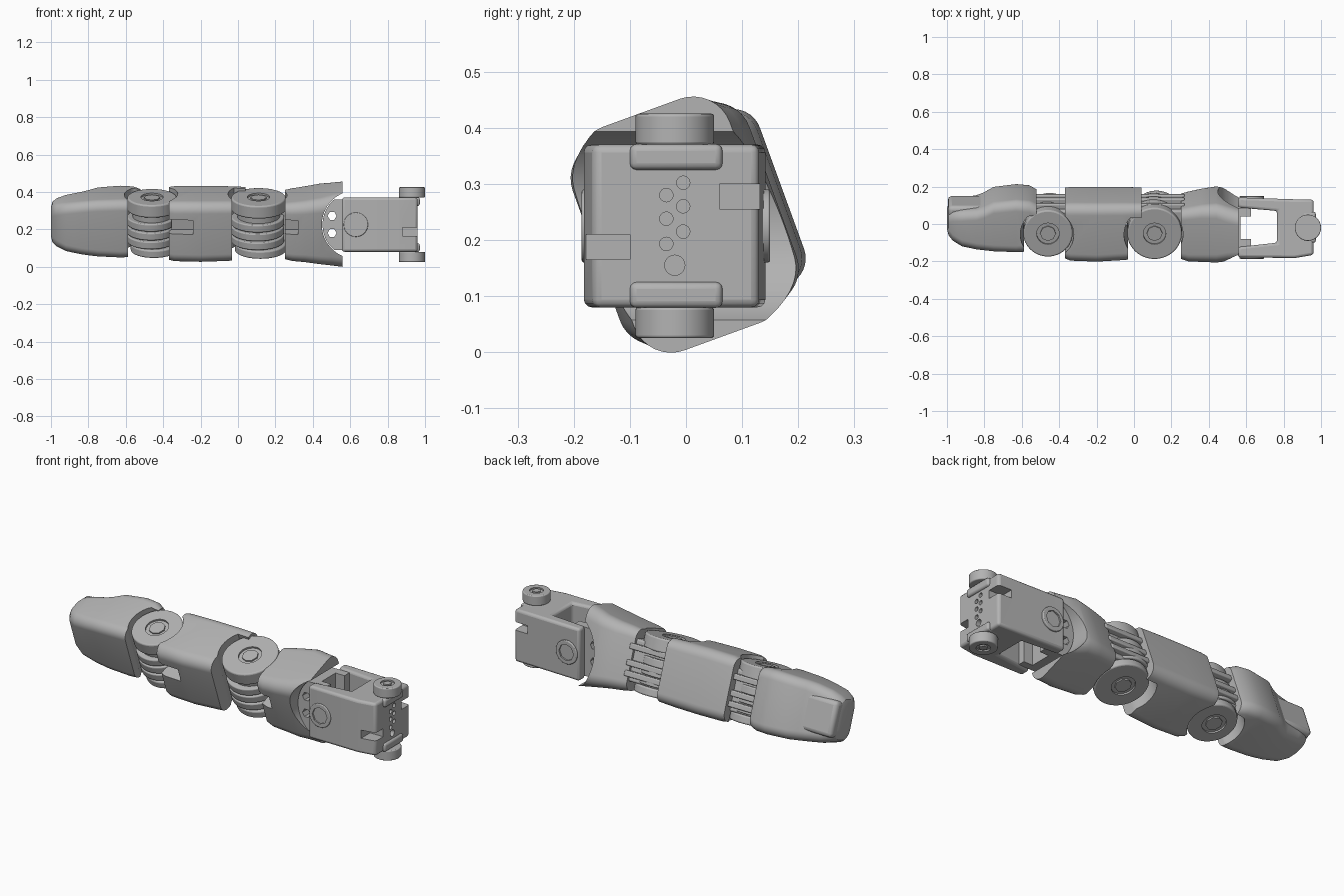
import bpy, bmesh, math

if "Cube" in bpy.data.objects:
    bpy.data.objects.remove(bpy.data.objects["Cube"], do_unlink=True)

grey = bpy.data.materials.new("machined grey")
grey.use_nodes = True
grey.diffuse_color = (0.45, 0.45, 0.45, 1)
grey.node_tree.nodes["Principled BSDF"].inputs["Base Color"].default_value = (0.45, 0.45, 0.45, 1)
TILT = math.radians(20)


def finish(name, bm, tilted, bevel=0):
    bmesh.ops.recalc_face_normals(bm, faces=bm.faces[:])
    mesh = bpy.data.meshes.new(name)
    bm.to_mesh(mesh)
    bm.free()
    ob = bpy.data.objects.new(name, mesh)
    bpy.context.collection.objects.link(ob)
    mesh.materials.append(grey)
    if tilted:
        ob.rotation_euler.x = TILT
        ob.location.z = 0.23
    if bevel:
        m = ob.modifiers.new("soft edges", 'BEVEL')
        m.width, m.segments, m.limit_method = bevel, 3, 'ANGLE'
        m.angle_limit = math.radians(40)
    smooth(ob)
    return ob


def activate(ob):
    bpy.ops.object.select_all(action='DESELECT')
    ob.select_set(True)
    bpy.context.view_layer.objects.active = ob


def smooth(ob):
    activate(ob)
    bpy.ops.object.shade_smooth_by_angle(angle=math.radians(32))


def skin(bm, rings):
    # Bridges equal rings of points and caps both ends
    rings = [[bm.verts.new(p) for p in ring] for ring in rings]
    n = len(rings[0])
    for a, b in zip(rings, rings[1:]):
        for i in range(n):
            j = (i + 1) % n
            bm.faces.new((a[i], a[j], b[j], b[i]))
    bm.faces.new(rings[0])
    bm.faces.new(rings[-1])


def prism(name, pts, lo, hi, axis='z', tilted=False, bevel=0):
    place = {'z': lambda p, h: (p[0], p[1], h),
             'y': lambda p, h: (p[0], h, p[1]),
             'x': lambda p, h: (h, p[0], p[1])}[axis]
    bm = bmesh.new()
    skin(bm, [[place(p, h) for p in pts] for h in (lo, hi)])
    return finish(name, bm, tilted, bevel)


def circle(cx, cy, r, n=48):
    return [(cx + r * math.cos(math.tau * i / n), cy + r * math.sin(math.tau * i / n)) for i in range(n)]


def rect(x0, x1, y0, y1):
    return [(x0, y0), (x1, y0), (x1, y1), (x0, y1)]


def shell(name, sections):
    # Lofts rounded rectangles: x, low y, high y, half height, corner radius
    rings = []
    for x, y0, y1, h, r in sections:
        ring = []
        corners = ((y1 - r, h - r), (y0 + r, h - r), (y0 + r, r - h), (y1 - r, r - h))
        for q, (cy, cz) in enumerate(corners):
            for k in range(9):
                a = math.pi / 2 * (q + k / 8)
                ring.append((x, cy + r * math.cos(a), cz + r * math.sin(a)))
        rings.append(ring)
    bm = bmesh.new()
    skin(bm, rings)
    return finish(name, bm, True)


def cut(ob, *cutters):
    bpy.context.view_layer.update()
    activate(ob)
    for c in cutters:
        c.hide_render = True
        m = ob.modifiers.new("cut", 'BOOLEAN')
        m.operation, m.solver, m.object = 'DIFFERENCE', 'EXACT', c
    for m in list(ob.modifiers):
        bpy.ops.object.modifier_apply(modifier=m.name)
    for c in cutters:
        bpy.data.objects.remove(c, do_unlink=True)
    smooth(ob)


def joint_cutter(jx, r, back):
    # Curved clearance that leaves the back wall overhanging the joint
    pts = []
    for d in range(60, 211, 6):
        a = math.radians(d)
        pts.append((jx + r * math.cos(a), min(r * math.sin(a), back)))
    pts += [(pts[-1][0], -0.3), (jx + 0.3, -0.3), (jx + 0.3, back)]
    pts = [p for i, p in enumerate(pts) if i == 0 or p != pts[i - 1]]
    return prism("joint_cutter", pts, -0.3, 0.3, tilted=True)


def pivot_cutter(jx, r):
    return prism("pivot_cutter", circle(jx, 0, r), -0.3, 0.3, tilted=True)


JOINTS = (("distal", -0.46, 0.132), ("middle", 0.11, 0.146))

# Fingertip with a lowered bed for the nail
tip = shell("fingertip", [
    (-1.0, -0.01, 0.07, 0.08, 0.038), (-0.992, -0.04, 0.095, 0.105, 0.05), (-0.97, -0.065, 0.108, 0.12, 0.05),
    (-0.92, -0.092, 0.115, 0.137, 0.05), (-0.84, -0.105, 0.125, 0.15, 0.05), (-0.80, -0.108, 0.14, 0.155, 0.05),
    (-0.75, -0.112, 0.168, 0.16, 0.05), (-0.63, -0.115, 0.182, 0.165, 0.05), (-0.56, -0.112, 0.176, 0.163, 0.05),
    (-0.52, -0.11, 0.155, 0.155, 0.05)])
cut(tip, joint_cutter(-0.46, 0.148, 0.105))
prism("fingernail", rect(-0.995, -0.79, 0.06, 0.132), -0.095, 0.095, tilted=True, bevel=0.022)

# Middle phalanx
middle = shell("middle_phalanx", [
    (-0.37, -0.15, 0.162, 0.165, 0.05), (-0.34, -0.163, 0.165, 0.17, 0.055), (-0.20, -0.168, 0.165, 0.172, 0.055),
    (-0.06, -0.16, 0.165, 0.17, 0.055), (0.04, -0.15, 0.163, 0.165, 0.05)])
cut(middle, joint_cutter(0.11, 0.163, 0.095), pivot_cutter(-0.46, 0.138),
    prism("notch", rect(-0.4, -0.24, -0.3, -0.09), 0.0, 0.08, tilted=True))

# Proximal phalanx, flared and hollowed around the base hinge
proximal = shell("proximal_phalanx", [
    (0.25, -0.155, 0.13, 0.16, 0.05), (0.29, -0.168, 0.14, 0.167, 0.055), (0.36, -0.17, 0.155, 0.175, 0.06),
    (0.44, -0.17, 0.165, 0.188, 0.065), (0.50, -0.16, 0.15, 0.2, 0.07), (0.56, -0.15, 0.135, 0.212, 0.07)])
cut(proximal, pivot_cutter(0.11, 0.152),
    prism("hinge_cutter", circle(0.63, 0.225, 0.182, 64), -0.4, 0.4, 'y'),
    prism("notch", rect(0.2, 0.32, -0.3, -0.09), 0.0, 0.08, tilted=True))

# Finger joints: stacked discs, cheeks, bolts and rear links
for label, jx, r in JOINTS:
    cheek = prism(label + "_upper_cheek", circle(jx, 0, r), 0.08, 0.152, tilted=True, bevel=0.008)
    cut(cheek, prism("recess", circle(jx, 0, 0.06), 0.142, 0.2, tilted=True))
    lower = prism(label + "_lower_cheek", circle(jx + 0.01, 0, r * 0.94), -0.152, -0.108, tilted=True, bevel=0.008)
    cut(lower, prism("recess", circle(jx, 0, 0.06), -0.2, -0.142, tilted=True))
    for i in range(3):
        z = -0.1 + 0.05 * i
        prism(label + "_disc_%d" % (i + 1), circle(jx - 0.005, 0, r * 0.97), z, z + 0.042, tilted=True, bevel=0.006)
    prism(label + "_core", circle(jx, 0, r * 0.78), -0.13, 0.13, tilted=True)
    for side, z0 in (("upper", 0.13), ("lower", -0.15)):
        prism(label + "_%s_bolt" % side, circle(jx, 0, 0.042, 8), z0, z0 + 0.02, tilted=True)
    prism(label + "_rear_link", rect(jx - 0.08, jx + 0.17, 0.03, 0.115), -0.11, 0.11, tilted=True, bevel=0.01)
    for z in (-0.085, -0.03, 0.055):
        prism(label + "_rear_rail", rect(jx - 0.09, jx + 0.16, 0.1, 0.142), z, z + 0.03, tilted=True, bevel=0.006)

# Hinge hub carried by the proximal phalanx
hub_outline = [(min(x, 0.625), z) for x, z in circle(0.63, 0.225, 0.178, 64) if x < 0.66]
hub_outline = sorted(hub_outline, key=lambda p: math.atan2(p[1] - 0.225, p[0] - 0.55))
hub = prism("hinge_hub", [p for i, p in enumerate(hub_outline) if p != hub_outline[i - 1]], -0.12, 0.085, 'y')
cut(hub, *[prism("hub_hole", circle(0.503, z, 0.024, 6), -0.3, 0.3, 'y') for z in (0.18, 0.272)],
    prism("hub_slot", rect(0.57, 0.7, -0.08, 0.04), 0, 0.5),
    prism("hub_top_trim", rect(0.5, 0.7, -0.3, 0.3), 0.36, 0.5),
    prism("hub_bottom_trim", rect(0.5, 0.7, -0.3, 0.3), 0, 0.09))

# Base block: forked toward the hinge, drilled at the end
fork = [(0.555, -0.178), (0.86, -0.182), (0.96, -0.165), (0.96, 0.13), (0.86, 0.132), (0.555, 0.142),
        (0.555, 0.088), (0.765, 0.07), (0.765, -0.1), (0.555, -0.123)]
base = prism("base_block", fork, 0.08, 0.37, bevel=0.014)
holes = [(-0.035, 0.28), (-0.005, 0.302), (-0.005, 0.26), (-0.035, 0.238), (-0.005, 0.215), (-0.035, 0.193)]
cut(base, *[prism("cable_hole", circle(y, z, 0.012, 16), 0.85, 1.1, 'x') for y, z in holes],
    prism("large_hole", circle(-0.02, 0.155, 0.018, 20), 0.85, 1.1, 'x'),
    prism("left_slot", rect(0.88, 1.1, 0.06, 0.3), 0.255, 0.3),
    prism("right_slot", rect(0.88, 1.1, -0.3, -0.1), 0.165, 0.21))

# Hinge pins on both cheeks
for side, y0, y1, f in (("right", -0.186, -0.13, -0.186), ("left", 0.09, 0.15, 0.15)):
    pin = prism(side + "_hinge_pin", circle(0.63, 0.225, 0.065), y0, y1, 'y', bevel=0.004)
    cut(pin, prism("pin_recess", circle(0.63, 0.225, 0.045, 8), f - 0.008, f + 0.008, 'y'))

# Knuckle lugs above and below the base
for side, z0, z1, f in (("lower", 0.025, 0.08, 0.025), ("upper", 0.37, 0.425, 0.425)):
    lug = prism(side + "_lug", circle(0.93, -0.02, 0.07), z0, z1, bevel=0.005)
    cut(lug, prism("lug_recess", circle(0.93, -0.02, 0.035), f - 0.008, f + 0.008))
    prism(side + "_lug_bolt", circle(0.93, -0.02, 0.022, 6), min(f, 0.41), max(f, 0.04))
    inner = (0.325, 0.371) if side == "upper" else (0.079, 0.125)
    prism(side + "_lug_foot", rect(0.9, 0.972, -0.1, 0.065), *inner, bevel=0.012)
